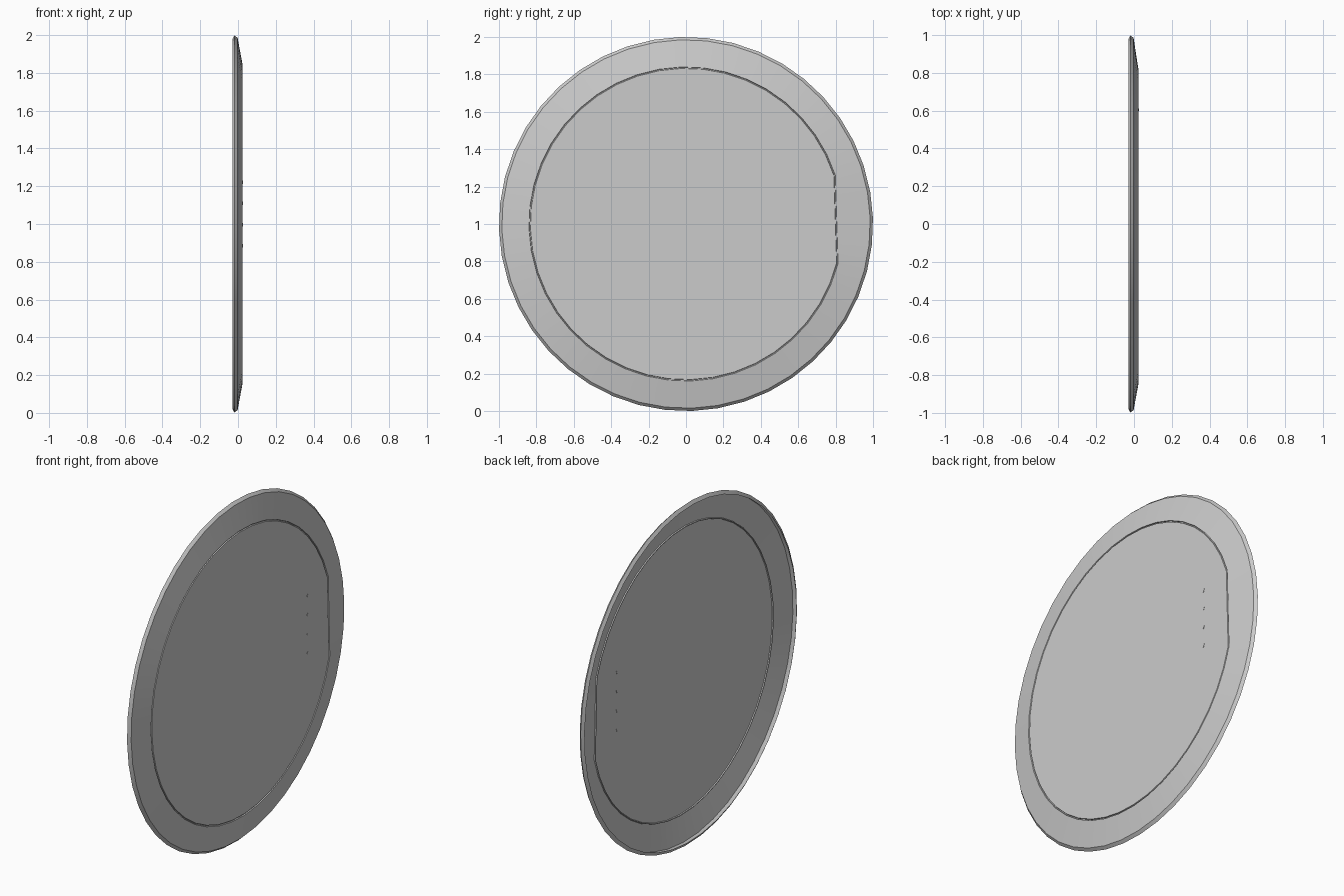
import bpy, bmesh, math

cube = bpy.data.objects.get("Cube")
if cube:
    bpy.data.objects.remove(cube, do_unlink=True)

SEGMENTS = 44
TILT = math.radians(1.8)      # slight lean of the straight hinge side
FRONT, BACK = 0.026, -0.03

grey = bpy.data.materials.new("hull grey")
grey.use_nodes = True
grey.diffuse_color = (0.6, 0.6, 0.6, 1)
grey.node_tree.nodes["Principled BSDF"].inputs["Base Color"].default_value = (0.6, 0.6, 0.6, 1)


def ring(bm, x, radius, flat):
    """One loop of the disc; flat loops have a straight chord on the +y side."""
    verts = []
    chord = radius * math.cos(2 * math.tau / SEGMENTS)
    for i in range(SEGMENTS):
        a = math.tau * i / SEGMENTS
        u, v = radius * math.cos(a), radius * math.sin(a)
        if flat:
            u = min(u, chord)
        y = u * math.cos(TILT) - v * math.sin(TILT)
        z = u * math.sin(TILT) + v * math.cos(TILT)
        verts.append(bm.verts.new((x, y, 1 + z)))
    return verts


def shell(name, sections, capped):
    """Skin (x, radius, flat) sections into an open shell facing +x."""
    bm = bmesh.new()
    rings = [ring(bm, *s) for s in sections]
    for a, b in zip(rings, rings[1:]):
        for i in range(SEGMENTS):
            j = (i + 1) % SEGMENTS
            bm.faces.new((a[i], a[j], b[j], b[i]))
    if capped:
        bm.faces.new(rings[-1])
    finish(bm, name)


def finish(bm, name):
    mesh = bpy.data.meshes.new(name)
    bm.to_mesh(mesh)
    bm.free()
    mesh.materials.append(grey)
    obj = bpy.data.objects.new(name, mesh)
    bpy.context.collection.objects.link(obj)
    bpy.ops.object.select_all(action="DESELECT")
    obj.select_set(True)
    bpy.context.view_layer.objects.active = obj
    bpy.ops.object.shade_smooth_by_angle(angle=math.radians(35))


# Thin dished frame, open at the back, with a rounded lip
shell("outer_frame", [
    (BACK, 0.98, False), (-0.018, 1.0, False), (-0.002, 0.985, False),
    (FRONT - 0.001, 0.84, True), (FRONT - 0.007, 0.838, True)], False)

# Hatch panel with the narrow groove around it
shell("hatch_panel", [
    (FRONT - 0.007, 0.838, True), (FRONT - 0.007, 0.834, True),
    (FRONT - 0.001, 0.832, True)], True)

# Small slanted handle ribs standing through the panel
bm = bmesh.new()
for i in range(4):
    rib = bmesh.ops.create_cube(bm, size=1)["verts"]
    bmesh.ops.scale(bm, verts=rib, vec=(0.004, 0.005, 0.018))
    for v in rib:
        v.co.y += 0.35 * v.co.z
    bmesh.ops.translate(bm, verts=rib, vec=(FRONT - 0.001, 0.605, 0.885 + 0.112 * i))
finish(bm, "handle_ribs")
